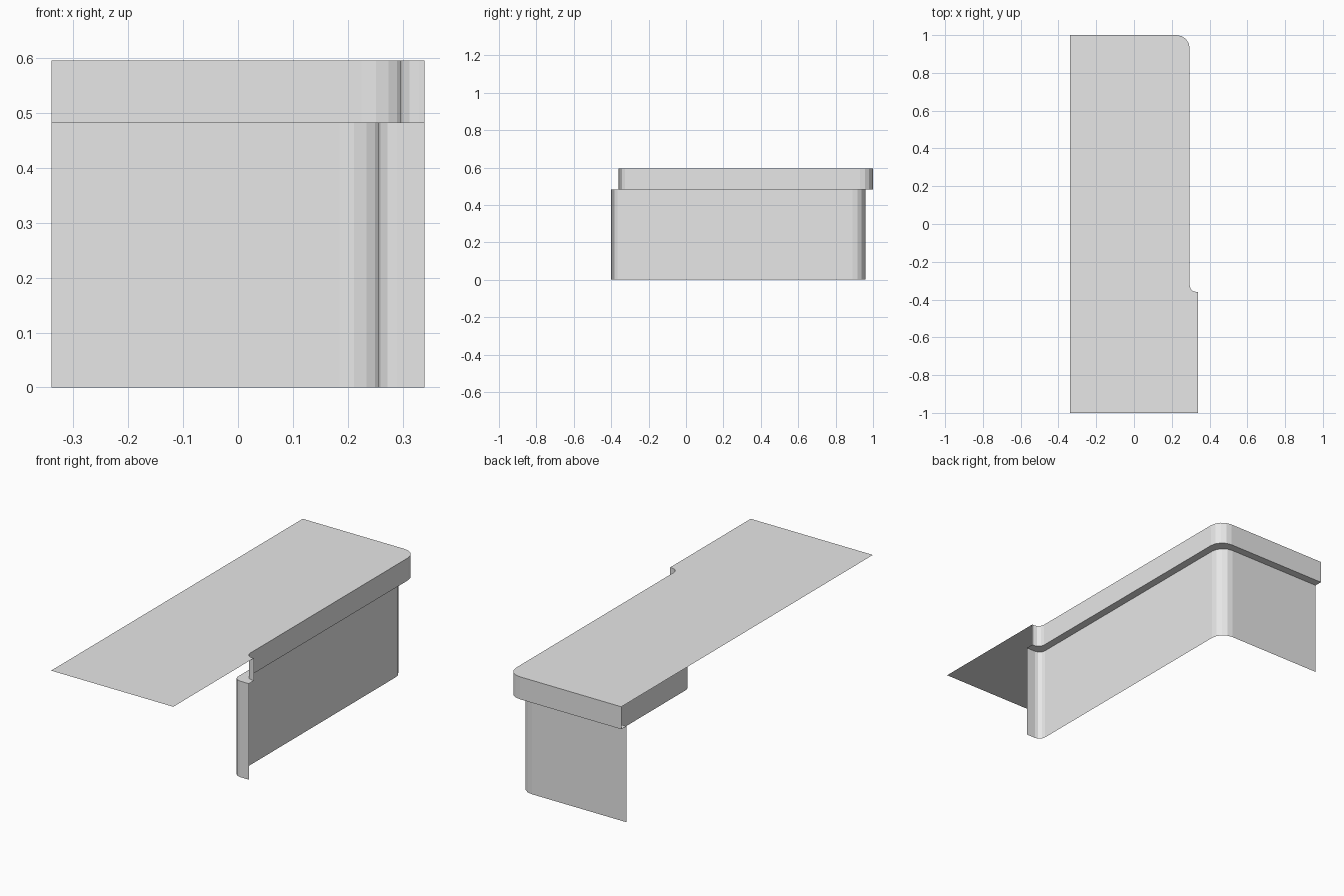
import bpy
import bmesh
import math

cube = bpy.data.objects.get("Cube")
if cube:
    bpy.data.objects.remove(cube, do_unlink=True)

HALF_W, HALF_L = 0.34, 1.0      # counter footprint
RIM_Z, TOP_Z = 0.483, 0.596     # underside and top of the counter
OVERHANG = 0.04

grey = bpy.data.materials.new("light_grey")
grey.use_nodes = True
grey.diffuse_color = (0.8, 0.8, 0.8, 1)
grey.node_tree.nodes["Principled BSDF"].inputs["Base Color"].default_value = (0.8, 0.8, 0.8, 1)


def arc(cx, cy, r, start, end, steps):
    angles = [math.radians(start + (end - start) * i / steps) for i in range(steps + 1)]
    return [(cx + r * math.cos(a), cy + r * math.sin(a)) for a in angles]


def edge_path(inset):
    """Counter edge from the rear wall, round the corner, to the front return."""
    x, back, front = 0.295 - inset, HALF_L - inset, -0.36 - inset
    r, s = 0.07, 0.035
    return ([(-HALF_W, back)]
            + arc(x - r, back - r, r, 90, 0, 4)
            + arc(x + s, front + s, s, 180, 270, 3)
            + [(HALF_W, front)])


def build(name, make):
    bm = bmesh.new()
    make(bm)
    mesh = bpy.data.meshes.new(name)
    bm.to_mesh(mesh)
    bm.free()
    mesh.materials.append(grey)
    obj = bpy.data.objects.new(name, mesh)
    bpy.context.collection.objects.link(obj)


def strip(name, path_a, z_a, path_b, z_b):
    """Sheet joining two matching paths."""
    def make(bm):
        a = [bm.verts.new((x, y, z_a)) for x, y in path_a]
        b = [bm.verts.new((x, y, z_b)) for x, y in path_b]
        for i in range(len(a) - 1):
            bm.faces.new((a[i], b[i], b[i + 1], a[i + 1]))
    build(name, make)


outer, inner = edge_path(0), edge_path(OVERHANG)

# Flat counter sheet, open at the front and left
outline = outer + [(HALF_W, -HALF_L), (-HALF_W, -HALF_L)]


def make_top(bm):
    face = bm.faces.new([bm.verts.new((x, y, TOP_Z)) for x, y in outline])
    face.normal_update()
    if face.normal.z < 0:
        face.normal_flip()


build("countertop", make_top)

# Edge band, stepped underside and lower wall
strip("counter_edge", outer, TOP_Z, outer, RIM_Z)
strip("overhang_underside", outer, RIM_Z, inner, RIM_Z)
strip("lower_wall", inner, RIM_Z, inner, 0)
